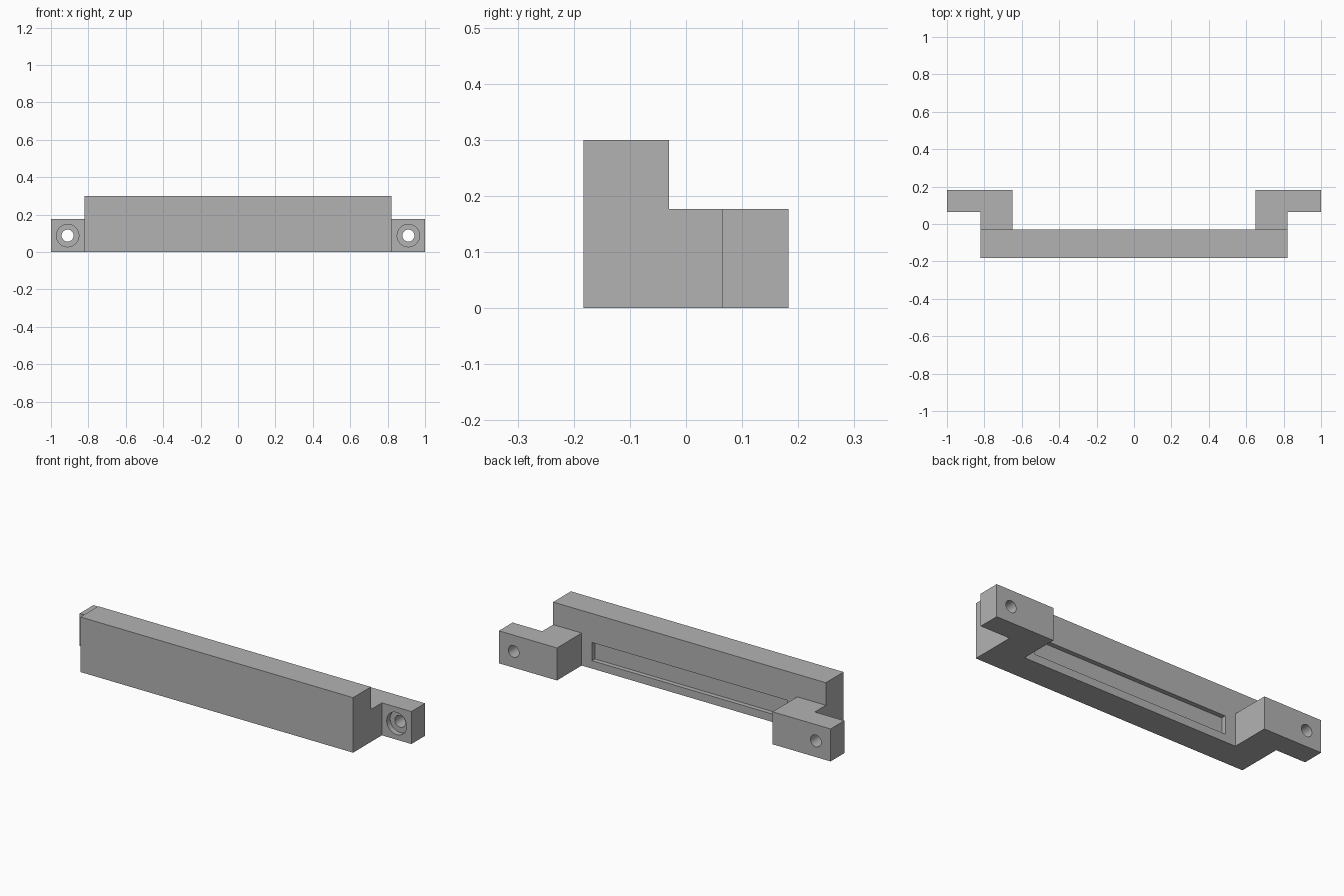
import bpy, bmesh, math
from mathutils import Vector

if "Cube" in bpy.data.objects:
    bpy.data.objects.remove(bpy.data.objects["Cube"], do_unlink=True)

grey = bpy.data.materials.new("plain grey")
grey.use_nodes = True
colour = (0.45, 0.45, 0.45, 1)
grey.diffuse_color = colour
grey.node_tree.nodes["Principled BSDF"].inputs["Base Color"].default_value = colour


def prism(name, outline, z0, z1):
    """Extrude a plan outline from z0 to z1."""
    bm = bmesh.new()
    base = bm.faces.new([bm.verts.new((x, y, z0)) for x, y in outline])
    top = bmesh.ops.extrude_face_region(bm, geom=[base])["geom"]
    verts = [v for v in top if isinstance(v, bmesh.types.BMVert)]
    bmesh.ops.translate(bm, verts=verts, vec=(0, 0, z1 - z0))
    bmesh.ops.recalc_face_normals(bm, faces=bm.faces)
    mesh = bpy.data.meshes.new(name)
    bm.to_mesh(mesh)
    bm.free()
    mesh.materials.append(grey)
    obj = bpy.data.objects.new(name, mesh)
    bpy.context.collection.objects.link(obj)
    return obj


def box(name, x0, x1, y0, y1, z0, z1):
    return prism(name, [(x0, y0), (x1, y0), (x1, y1), (x0, y1)], z0, z1)


def drill(name, x, y0, y1, z, radius):
    """Cylinder along y used as a cutter."""
    bpy.ops.mesh.primitive_cylinder_add(
        vertices=48, radius=radius, depth=y1 - y0,
        location=(x, (y0 + y1) / 2, z), rotation=(math.pi / 2, 0, 0))
    obj = bpy.context.object
    obj.name = name
    obj.data.materials.append(grey)
    return obj


def combine(target, tool, operation):
    """Apply a boolean and discard the tool object."""
    mod = target.modifiers.new(operation.title(), "BOOLEAN")
    mod.operation, mod.solver, mod.object = operation, "EXACT", tool
    tool.hide_render = True
    bpy.context.view_layer.objects.active = target
    bpy.ops.object.modifier_apply(modifier=mod.name)
    bpy.data.objects.remove(tool, do_unlink=True)


FRONT, BAR_BACK, EAR_FRONT, BACK = -0.183, -0.03, 0.065, 0.183
BAR_HALF, ARM_INNER, ARM_TOP = 0.822, 0.65, 0.177
HOLE_X, HOLE_Z = 0.911, 0.088

# Long upright bar
handle = box("handle_bar", -BAR_HALF, BAR_HALF, FRONT, BAR_BACK, 0, 0.30)

# Stepped mounting arms with ears, joined to the back of the bar
for side in (1, -1):
    plan = [(ARM_INNER, -0.1), (BAR_HALF, -0.1), (BAR_HALF, EAR_FRONT),
            (1, EAR_FRONT), (1, BACK), (ARM_INNER, BACK)]
    arm = prism("mounting_arm", [(side * x, y) for x, y in plan], 0, ARM_TOP)
    combine(handle, arm, "UNION")

# Counterbored screw holes
for side in (1, -1):
    hole = drill("screw_hole", side * HOLE_X, 0, 0.25, HOLE_Z, 0.032)
    combine(handle, hole, "DIFFERENCE")
    bore = drill("counterbore", side * HOLE_X, 0, EAR_FRONT + 0.03, HOLE_Z, 0.06)
    combine(handle, bore, "DIFFERENCE")

# Shallow slot in the back of the bar
slot = box("back_slot", -0.588, 0.588, BAR_BACK - 0.025, 0.05, 0.043, 0.142)
combine(handle, slot, "DIFFERENCE")

# Smooth the bores, keep every corner crisp
bpy.ops.object.select_all(action="DESELECT")
handle.select_set(True)
bpy.context.view_layer.objects.active = handle
bpy.ops.object.shade_smooth_by_angle(angle=math.radians(30))
